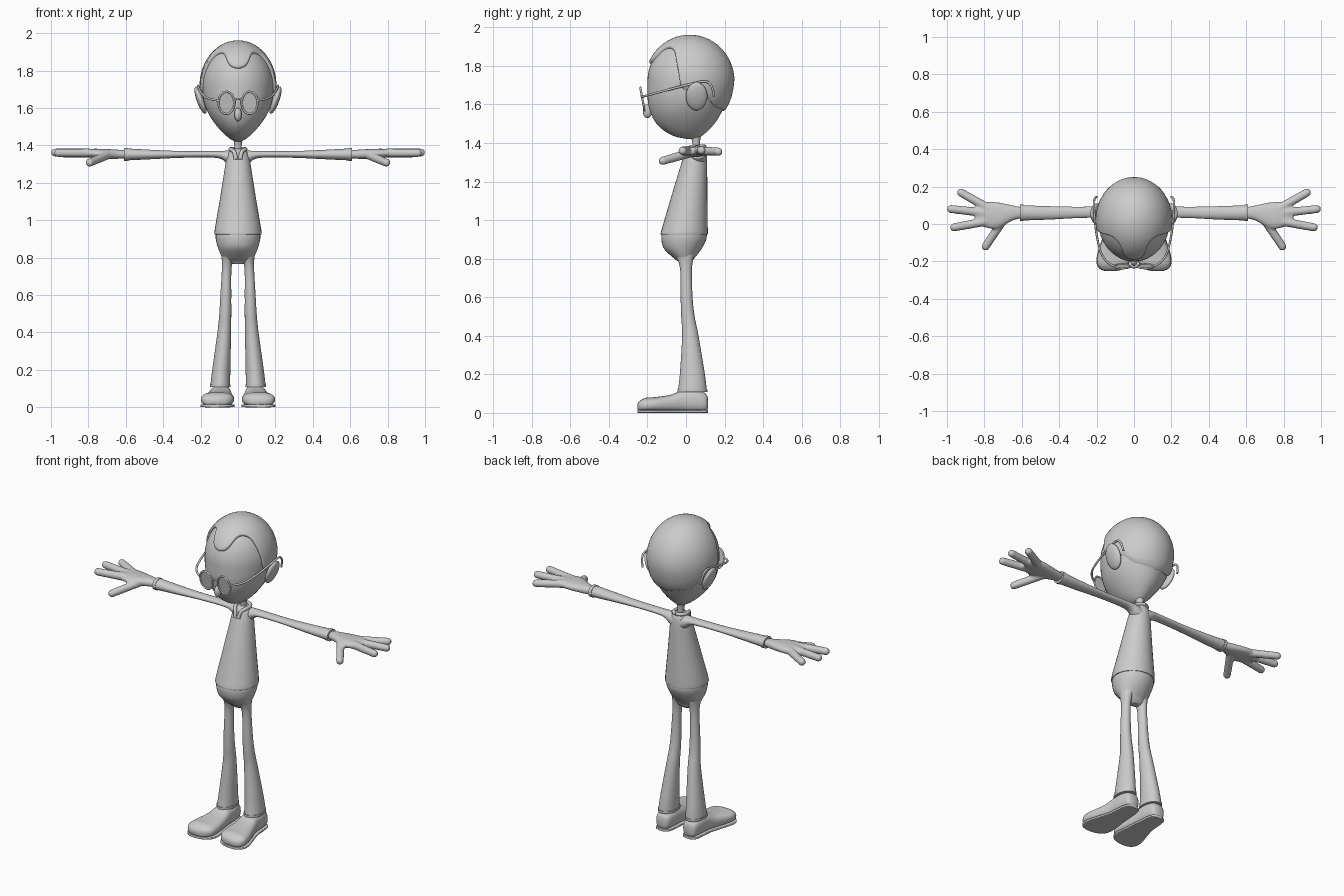
import bpy, bmesh, math
from mathutils import Vector, Matrix

cube = bpy.data.objects.get("Cube")
if cube:
    bpy.data.objects.remove(cube)

grey = bpy.data.materials.new("plain grey")
grey.use_nodes = True
grey.diffuse_color = (0.6, 0.6, 0.6, 1)
grey.node_tree.nodes["Principled BSDF"].inputs["Base Color"].default_value = (0.6, 0.6, 0.6, 1)


def finish(name, bm, mirror=False, sharp=50):
    bmesh.ops.recalc_face_normals(bm, faces=bm.faces)
    mesh = bpy.data.meshes.new(name)
    bm.to_mesh(mesh)
    bm.free()
    mesh.materials.append(grey)
    ob = bpy.data.objects.new(name, mesh)
    bpy.context.collection.objects.link(ob)
    bpy.ops.object.select_all(action='DESELECT')
    ob.select_set(True)
    bpy.context.view_layer.objects.active = ob
    bpy.ops.object.shade_smooth_by_angle(angle=math.radians(sharp))
    if mirror:
        ob.modifiers.new("Mirror", 'MIRROR').use_mirror_merge = False
    return ob


def refine(sections, steps=5):
    """Catmull-Rom interpolation between cross-sections."""
    out, last = [], len(sections) - 1
    for i in range(last):
        p = [sections[max(0, min(last, i + k))] for k in (-1, 0, 1, 2)]
        for s in range(steps):
            t = s / steps
            out.append([b + t / 2 * (c - a + t * (2 * a - 5 * b + 4 * c - d + t * (3 * (b - c) + d - a)))
                        for a, b, c, d in zip(*p)])
    return out + [list(sections[-1])]


def ring_point(section, axis, angle, power=2):
    """Section is position, low and high of both cross axes."""
    t, a0, a1, b0, b1 = section
    c, s = math.cos(angle), math.sin(angle)
    u = (a0 + a1) / 2 + (a1 - a0) / 2 * math.copysign(abs(c) ** (2 / power), c)
    v = (b0 + b1) / 2 + (b1 - b0) / 2 * math.copysign(abs(s) ** (2 / power), s)
    return Vector({'x': (t, u, v), 'y': (u, t, v), 'z': (u, v, t)}[axis])


def skin(bm, rows):
    rows = [[bm.verts.new(p) for p in row] for row in rows]
    n = len(rows[0])
    for low, high in zip(rows, rows[1:]):
        for i in range(n):
            j = (i + 1) % n
            bm.faces.new((low[i], low[j], high[j], high[i]))
    bm.faces.new(rows[0])
    bm.faces.new(rows[-1])


def add_loft(bm, sections, axis, power=2, sides=32):
    skin(bm, [[ring_point(s, axis, math.tau * k / sides, power) for k in range(sides)] for s in sections])


def loft(name, sections, axis, power=2, mirror=False):
    bm = bmesh.new()
    add_loft(bm, refine(sections), axis, power)
    return finish(name, bm, mirror)


def upright(rows):
    return [(z, -w, w, y0, y1) for z, w, y0, y1 in rows]


def tube(name, points, radius, cyclic=False):
    curve = bpy.data.curves.new(name, 'CURVE')
    curve.dimensions = '3D'
    curve.bevel_depth = radius
    curve.bevel_resolution = 3
    curve.use_fill_caps = True
    spline = curve.splines.new('NURBS')
    spline.points.add(len(points) - 1)
    for p, co in zip(spline.points, points):
        p.co = (*co, 1)
    spline.use_cyclic_u = cyclic
    spline.use_endpoint_u = not cyclic
    spline.order_u = 3
    spline.resolution_u = 6
    curve.materials.append(grey)
    ob = bpy.data.objects.new(name, curve)
    bpy.context.collection.objects.link(ob)


# Head: shaped jaw below an ellipsoid dome
jaw = refine(upright([(1.422, .015, 0, .06), (1.435, .042, -.06, .08), (1.465, .078, -.115, .115),
                      (1.51, .118, -.16, .155), (1.57, .158, -.188, .19), (1.64, .184, -.2, .222),
                      (1.72, .192, -.2, .238)]))
dome = []
for deg in range(5, 90, 5):
    c, s = math.cos(math.radians(deg)), math.sin(math.radians(deg))
    dome.append((1.72 + .228 * s, -.192 * c, .192 * c, .019 - .219 * c, .019 + .219 * c))
head_rows = jaw + dome
bm = bmesh.new()
add_loft(bm, head_rows, 'z', sides=48)
finish("head", bm)


# Hair: a shell over the head above a hairline that varies around it
def head_at(z):
    for a, b in zip(head_rows, head_rows[1:]):
        if a[0] <= z <= b[0]:
            f = (z - a[0]) / (b[0] - a[0])
            return [p + f * (q - p) for p, q in zip(a, b)]
    return head_rows[-1]


hairline = [(0, 1.81), (14, 1.825), (30, 1.88), (48, 1.89), (64, 1.865), (74, 1.78),
            (80, 1.69), (100, 1.66), (118, 1.635), (138, 1.59), (180, 1.57)]
line = refine(hairline, 6)


def hair_start(deg):
    for a, b in zip(line, line[1:]):
        if a[0] <= deg <= b[0]:
            return a[1] + (deg - a[0]) / (b[0] - a[0]) * (b[1] - a[1])
    return line[-1][1]


middle, top = Vector((0, .02, 1.7)), head_rows[-1][0]
layers = [(0, -.006), (0, .006), (.015, .012)] + [(k / 20, .014) for k in range(1, 21)]
rows = []
for f, lift in layers:
    row = []
    for k in range(120):
        deg = k * 3
        z = top - (top - hair_start(min(deg, 360 - deg))) * (1 - f) ** 2
        p = ring_point(head_at(z), 'z', math.radians(deg - 90))
        row.append(p + lift * (p - middle).normalized())
    rows.append(row)
bm = bmesh.new()
skin(bm, rows)
finish("hair", bm)

# Ears and nose
for name, place, size, tilt, mirror in (("ears", (.2, .055, 1.642), (.021, .056, .077), 20, True),
                                        ("nose", (0, -.2, 1.565), (.02, .024, .036), 0, False)):
    bm = bmesh.new()
    bmesh.ops.create_uvsphere(bm, u_segments=24, v_segments=16, radius=1, matrix=Matrix.Translation(place)
                              @ Matrix.Rotation(math.radians(tilt), 4, 'Y') @ Matrix.Diagonal((*size, 1)))
    finish(name, bm, mirror)

# Glasses: rims, thin lenses, temples and bridge
for side, word in ((1, "left"), (-1, "right")):
    rim = []
    for k in range(24):
        a = math.tau * k / 24
        rim.append((side * (.062 + .043 * math.cos(a)), -.226 - .011 * math.sin(a), 1.628 + .06 * math.sin(a)))
    tube(word + "_rim", rim, .0055, True)
    bm = bmesh.new()
    bm.faces.new([bm.verts.new(p) for p in rim])
    finish(word + "_lens", bm)
    tube(word + "_temple", [(side * x, y, z) for x, y, z in
                            ((.104, -.228, 1.64), (.165, -.2, 1.648), (.198, -.08, 1.68), (.212, .04, 1.71),
                             (.214, .11, 1.725), (.212, .14, 1.69), (.2, .145, 1.64))], .006)
tube("bridge", [(-.022, -.229, 1.64), (0, -.235, 1.66), (.022, -.229, 1.64)], .005)

# Neck and shirt
loft("neck", upright([(1.33, .024, .03, .078), (1.39, .019, .034, .072), (1.46, .03, .02, .08)]), 'z')
loft("shirt", upright([(.925, .122, -.13, .112), (.945, .125, -.128, .113), (1.1, .099, -.083, .111),
                       (1.25, .075, -.038, .11), (1.33, .062, -.012, .108), (1.368, .048, .005, .1),
                       (1.383, .022, .03, .08)]), 'z')
for side, word in ((1, "left"), (-1, "right")):
    tube(word + "_collar", [(side * x, y, z) for x, y, z in
                            ((.012, -.012, 1.325), (.016, -.005, 1.365), (.036, .02, 1.378),
                             (.042, .06, 1.38), (.025, .09, 1.382), (0, .095, 1.382))], .011)

# Sleeves with cuffs
loft("sleeves", [(.0, .015, .105, 1.26, 1.37), (.055, .025, .102, 1.3, 1.372), (.085, .032, .098, 1.325, 1.371),
                 (.14, .035, .095, 1.335, 1.37), (.3, .032, .092, 1.334, 1.37), (.45, .024, .095, 1.327, 1.376),
                 (.595, .019, .1, 1.32, 1.384)], 'x', mirror=True)
loft("cuffs", [(.59, .016, .103, 1.317, 1.387), (.609, .016, .103, 1.317, 1.387)], 'x', mirror=True)

# Hands: palm and fingers fused together
bm = bmesh.new()
add_loft(bm, refine([(.59, .032, .088, 1.333, 1.373), (.65, .018, .1, 1.328, 1.378), (.73, -.025, .116, 1.33, 1.382),
                     (.79, -.02, .118, 1.335, 1.382), (.85, .0, .095, 1.342, 1.376)], 3), 'x', 2.4, 24)
fingers = [((.78, .085, 1.358), (.925, .168, 1.355)), ((.8, .06, 1.36), (.978, .08, 1.362)),
           ((.8, .012, 1.36), (.962, -.018, 1.36)), ((.7, .02, 1.348), (.793, -.12, 1.308))]
for base, tip in fingers:
    base, tip = Vector(base), Vector(tip)
    for k in range(17):
        bmesh.ops.create_icosphere(bm, subdivisions=2, radius=.025 - .002 * k / 16,
                                   matrix=Matrix.Translation(base.lerp(tip, k / 16)))
hands = finish("hands", bm)
fuse = hands.modifiers.new("Fuse", 'REMESH')
fuse.mode = 'VOXEL'
fuse.voxel_size = .006
fuse.use_smooth_shade = True
soften = hands.modifiers.new("Soften", 'SMOOTH')
soften.factor = .5
soften.iterations = 8
hands.modifiers.new("Mirror", 'MIRROR')

# Trousers: hips and two flared legs with hems
loft("hips", upright([(.765, .03, -.02, .02), (.782, .075, -.035, .032), (.8, .085, -.06, .042),
                      (.85, .106, -.113, .08), (.9, .119, -.128, .105), (.94, .119, -.124, .108)]), 'z')
loft("legs", [(.115, .042, .148, -.042, .108), (.2, .041, .138, -.032, .098), (.4, .037, .11, -.02, .065),
              (.5, .036, .1, -.025, .045), (.6, .036, .094, -.028, .034), (.75, .034, .086, -.031, .031),
              (.83, .012, .09, -.06, .045)], 'z', mirror=True)
loft("hems", [(.108, .039, .15, -.045, .111), (.122, .039, .15, -.045, .111)], 'z', mirror=True)

# Shoes with flat soles
shoe = [(.115, .08, .11, .03, .07), (.102, .052, .135, .008, .1), (.05, .04, .146, .004, .118),
        (-.02, .035, .152, .004, .116), (-.08, .029, .168, .004, .094), (-.16, .021, .193, .004, .082),
        (-.21, .028, .197, .004, .078), (-.24, .058, .18, .008, .062), (-.252, .1, .15, .02, .045)]
loft("shoes", shoe, 'y', 2.6, True)
loft("soles", [(y, x0 - .003, x1 + .003, 0, .016) for y, x0, x1, z0, z1 in shoe], 'y', 6, True)
